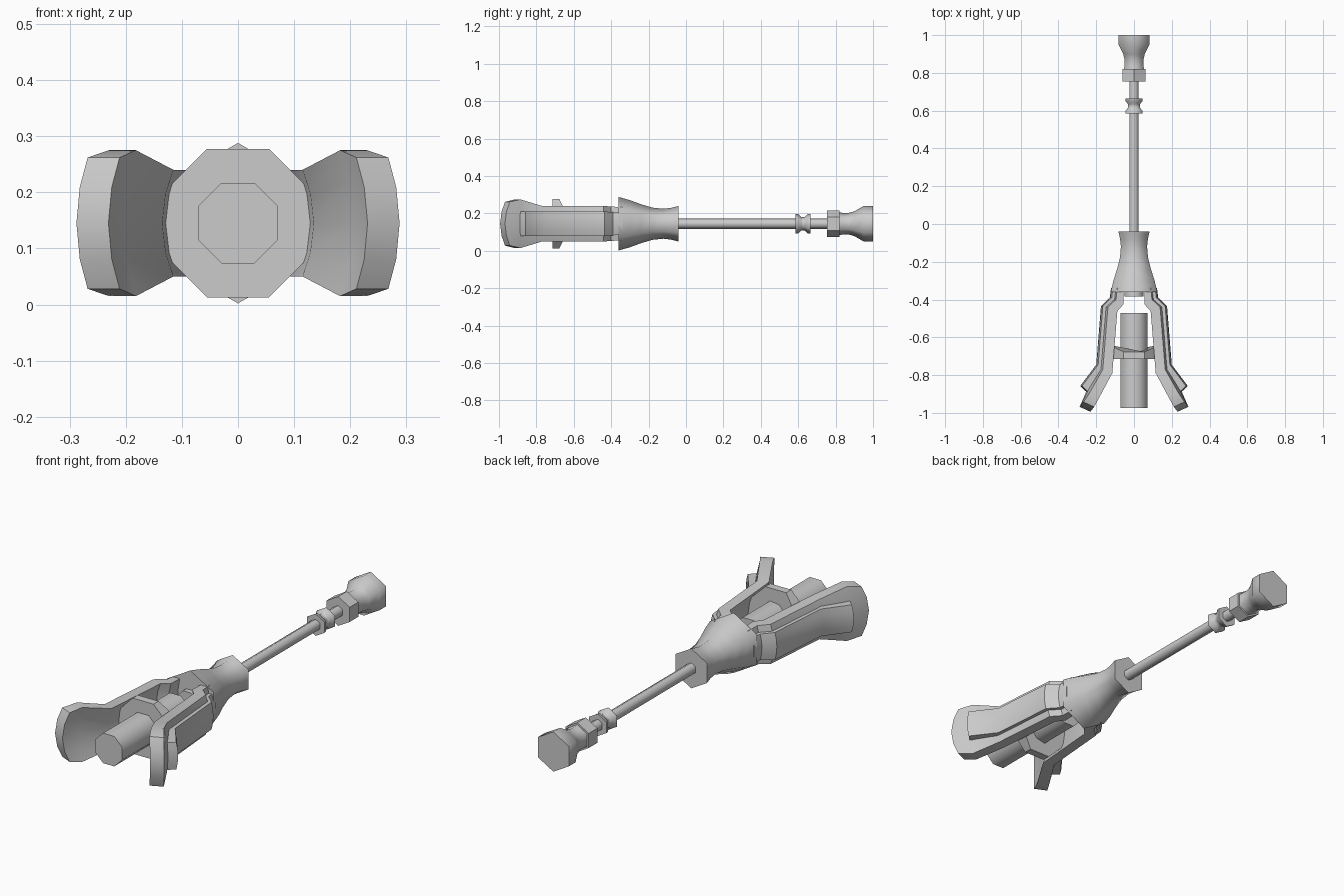
import bpy, bmesh, math

if "Cube" in bpy.data.objects:
    bpy.data.objects.remove(bpy.data.objects["Cube"])

ZC = 0.145  # height of the long axis

grey = bpy.data.materials.new("plain grey")
grey.diffuse_color = (0.6, 0.6, 0.6, 1)
grey.use_nodes = True
grey.node_tree.nodes["Principled BSDF"].inputs["Base Color"].default_value = grey.diffuse_color


def finish(name, bm, angle):
    bmesh.ops.recalc_face_normals(bm, faces=bm.faces)
    me = bpy.data.meshes.new(name)
    bm.to_mesh(me)
    bm.free()
    me.materials.append(grey)
    ob = bpy.data.objects.new(name, me)
    bpy.context.collection.objects.link(ob)
    bpy.ops.object.select_all(action='DESELECT')
    ob.select_set(True)
    bpy.context.view_layer.objects.active = ob
    bpy.ops.object.shade_smooth_by_angle(angle=math.radians(angle))
    return ob


def loft(bm, rings):
    """Skin closed rings of points and cap both ends."""
    vs = [[bm.verts.new(p) for p in r] for r in rings]
    n = len(vs[0])
    for a, b in zip(vs, vs[1:]):
        for i in range(n):
            j = (i + 1) % n
            bm.faces.new((a[i], a[j], b[j], b[i]))
    return vs


def lathe(name, profile, sides, start, angle):
    """Sided solid along y from (y, radius) pairs."""
    bm = bmesh.new()
    vs = loft(bm, [[(r * math.cos(start + math.tau * i / sides), y,
                     ZC + r * math.sin(start + math.tau * i / sides))
                    for i in range(sides)] for y, r in profile])
    bm.faces.new(vs[0])
    bm.faces.new(vs[-1])
    return finish(name, bm, angle)


HEX, OCT = math.pi / 2, math.pi / 8

# Handle
lathe("handle_rod", [(-0.06, .027), (0.78, .027)], 6, HEX, 65)
lathe("handle_spool", [(.585, .053), (.60, .051), (.615, .037), (.635, .037),
                       (.65, .051), (.665, .053)], 6, HEX, 65)
lathe("pommel_collar", [(.755, .07), (.82, .07)], 6, HEX, 40)
lathe("pommel", [(.81, .062), (.84, .058), (.87, .058), (.90, .066),
                 (.95, .095), (1.0, .095)], 6, HEX, 65)

# Flared socket and the plug beneath it
lathe("socket", [(-.36, .143), (-.30, .126), (-.24, .104), (-.18, .086),
                 (-.12, .080), (-.08, .085), (-.04, .095)], 6, HEX, 65)
lathe("socket_plug", [(-.385, .055), (-.35, .055)], 8, OCT, 50)

# Central head bar
lathe("core_bar", [(-.975, .0775), (-.47, .0775)], 8, OCT, 50)

# Collar around the bar, shallower at its top and bottom
collar = lathe("core_collar", [(-.715, .1435), (-.64, .1435)], 8, OCT, 40)
for v in collar.data.vertices:
    if v.co.y > -.65 and abs(v.co.z - ZC) > .1:
        v.co.y = -.677

T = (-1, -.55, 0, .55, 1)


def plate(name, side, sections):
    """Curved strip; each section: inner xy, outer xy, half height, bow x, bow y."""
    bm = bmesh.new()
    rings = []
    for (ix, iy), (ox, oy), hz, bx, by in sections:
        def row(x, y, ts):
            return [(side * (x + bx * (1 - t * t)), y + by * (1 - t * t),
                     ZC + hz * t) for t in ts]
        rings.append(row(ix, iy, T) + row(ox, oy, T[::-1]))
    vs = loft(bm, rings)
    n = len(T)
    for r in (vs[0], vs[-1]):
        for i in range(n - 1):
            bm.faces.new((r[i], r[i + 1], r[2 * n - 2 - i], r[2 * n - 1 - i]))
    return finish(name, bm, 35)


# Spreading jaws, each with a raised outer plate
JAW = [((.055, -.34), (.090, -.34), .088, .01, 0),
       ((.055, -.425), (.095, -.40), .092, .015, 0),
       ((.088, -.46), (.138, -.44), .095, .02, 0),
       ((.115, -.79), (.165, -.77), .095, .02, 0),
       ((.182, -.915), (.230, -.885), .130, .022, 0),
       ((.211, -.968), (.268, -.942), .117, .020, -.026)]
GUARD = [((.080, -.34), (.112, -.34), .060, .010, 0),
         ((.085, -.41), (.118, -.39), .062, .010, 0),
         ((.130, -.46), (.165, -.435), .065, .010, 0),
         ((.150, -.78), (.190, -.745), .065, .010, 0),
         ((.235, -.895), (.275, -.858), .065, .010, 0)]
for side, label in ((1, "right"), (-1, "left")):
    plate(label + "_jaw", side, JAW)
    plate(label + "_jaw_guard", side, GUARD)
